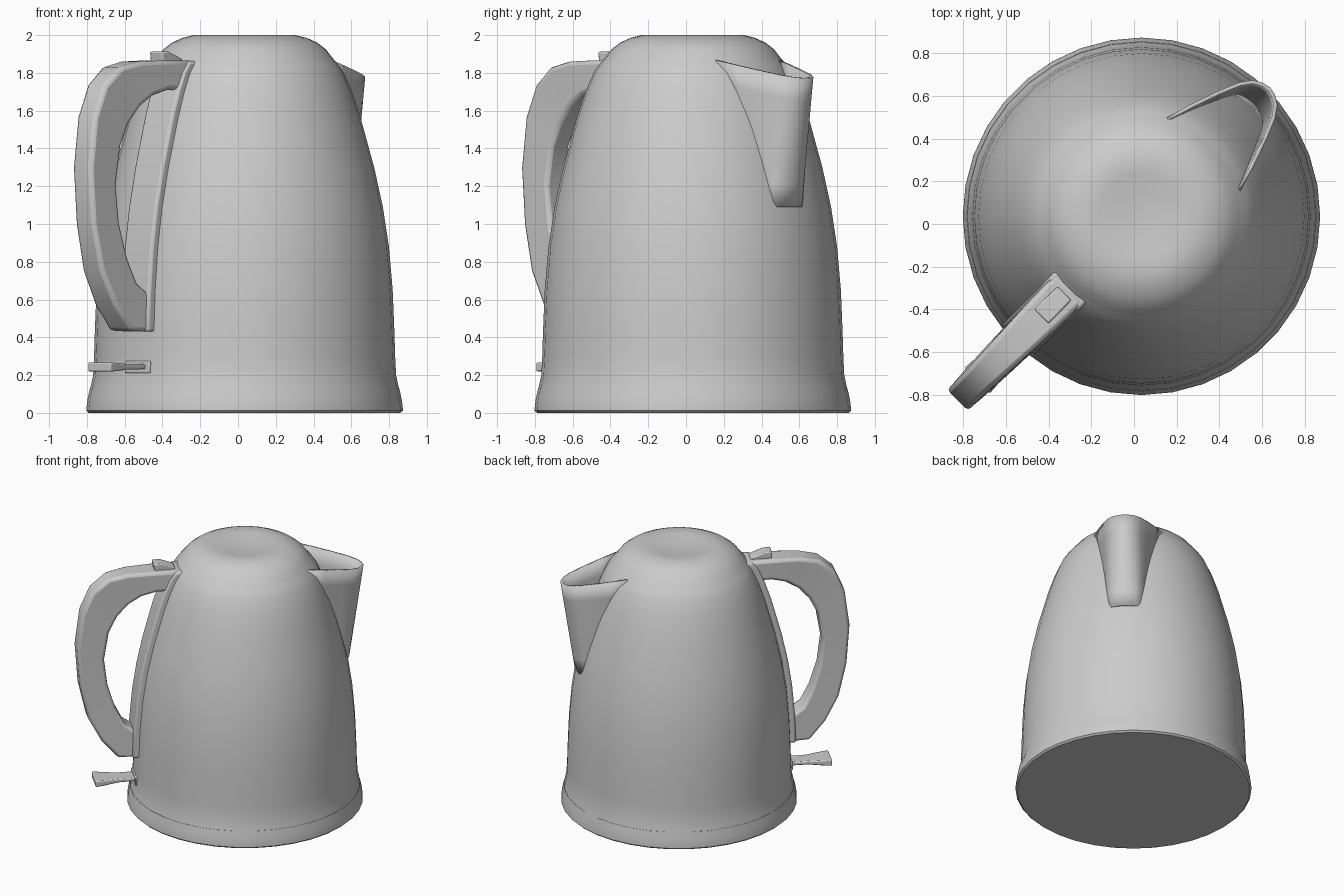
import bpy, bmesh, math
from mathutils import Matrix, Vector

if "Cube" in bpy.data.objects:
    bpy.data.objects.remove(bpy.data.objects["Cube"])

CENTRE = (0.035, 0.036, 0)
SPOUT_DIR, HANDLE_DIR = math.radians(45), math.radians(225)


def finish(name, bm, angle=0, bevel=0, segs=2, sharp=35):
    """Turn a bmesh (x = outwards from the axis) into a placed, smooth object."""
    bmesh.ops.recalc_face_normals(bm, faces=bm.faces)
    bm.transform(Matrix.Translation(CENTRE) @ Matrix.Rotation(angle, 4, 'Z'))
    me = bpy.data.meshes.new(name)
    bm.to_mesh(me)
    bm.free()
    ob = bpy.data.objects.new(name, me)
    bpy.context.collection.objects.link(ob)
    bpy.ops.object.select_all(action='DESELECT')
    ob.select_set(True)
    bpy.context.view_layer.objects.active = ob
    bpy.ops.object.shade_smooth_by_angle(angle=math.radians(sharp))
    if bevel:
        m = ob.modifiers.new("bevel", 'BEVEL')
        m.width, m.segments, m.limit_method = bevel, segs, 'ANGLE'
        m.angle_limit = math.radians(40)
    return ob


def revolve(name, profile, n=36):
    bm = bmesh.new()
    vs = [bm.verts.new((r, 0, z)) for r, z in profile]
    es = [bm.edges.new(p) for p in zip(vs, vs[1:])]
    bmesh.ops.spin(bm, geom=vs + es, axis=(0, 0, 1), cent=(0, 0, 0),
                   angle=math.tau, steps=n)
    bmesh.ops.remove_doubles(bm, verts=bm.verts, dist=0.0005)
    return finish(name, bm)


def loft(rings, closed=True):
    """Skin rings of points; closed rings get end caps."""
    bm = bmesh.new()
    rows = [[bm.verts.new(p) for p in ring] for ring in rings]
    n = len(rows[0])
    for a, b in zip(rows, rows[1:]):
        for i in range(n if closed else n - 1):
            j = (i + 1) % n
            bm.faces.new((a[i], a[j], b[j], b[i]))
    if closed:
        bm.faces.new(rows[0])
        bm.faces.new(rows[-1])
    return bm


def bar(name, pairs, **kw):
    """Rectangular bar from (outer_x, outer_z, inner_x, inner_z, half_width)."""
    rings = [[(ox, -w, oz), (ox, w, oz), (ix, w, iz), (ix, -w, iz)]
             for ox, oz, ix, iz, w in pairs]
    return finish(name, loft(rings), HANDLE_DIR, **kw)


# Base, body and lid
revolve("base_ring", [(0, 0), (.825, 0), (.838, .012), (.837, .03), (.832, .07),
                      (.819, .13), (.78, .13)])
BODY = [(.817, .13), (.802, .2), (.797, .3), (.793, .43), (.784, .65), (.764, .88), (.732, 1.09),
        (.686, 1.3), (.612, 1.57), (.568, 1.7), (.525, 1.8), (.495, 1.845), (.465, 1.88)]
revolve("body", BODY)
revolve("lid", [(.44, 1.87), (.465, 1.88), (.43, 1.925), (.385, 1.96), (.33, 1.985), (.27, 2.0),
                (.2, 1.995), (.1, 1.982), (0, 1.978)])


def body_radius(z):
    for (r0, z0), (r1, z1) in zip(BODY, BODY[1:]):
        if z0 <= z <= z1:
            return r0 + (r1 - r0) * (z - z0) / (z1 - z0)


# Spout: open V-shaped wall lofted from the rim down to a narrow foot
rim = [(.41, .235), (.53, .20), (.668, .152), (.764, .112), (.815, .075), (.838, .035), (.845, 0)]
foot = [(.58, .13), (.62, .125), (.67, .12), (.705, .105), (.728, .075), (.738, .035), (.742, 0)]
rows = []
for k in range(7):
    t = k / 6
    half = []
    for (xa, ya), (xb, yb) in zip(rim, foot):
        z_top = 1.868 - (xa - .41) * .22
        half.append((xa + (xb - xa) * t, ya + (yb - ya) * t, z_top + (1.09 - z_top) * t))
    rows.append(half + [(x, -y, z) for x, y, z in half[-2::-1]])
spout = finish("spout", loft(rows, closed=False), SPOUT_DIR, sharp=50)
wall = spout.modifiers.new("wall", 'SOLIDIFY')
wall.thickness, wall.offset = .018, 0

# Handle: curved grip and the strip that seats it on the body
bar("handle_grip", [
    (.47, 1.865, .50, 1.71, .095), (.68, 1.866, .65, 1.71, .09), (.86, 1.86, .757, 1.68, .082),
    (1.0, 1.83, .85, 1.62, .075), (1.11, 1.74, .93, 1.53, .07), (1.185, 1.57, .99, 1.41, .07),
    (1.22, 1.3, 1.025, 1.2, .07), (1.198, 1.0, 1.0, 1.0, .07), (1.14, .75, .945, .82, .075),
    (1.045, .57, .88, .69, .08), (.93, .435, .81, .64, .085), (.76, .43, .70, .62, .09)],
    bevel=.022)
levels = [.43, .65, .88, 1.09, 1.3, 1.57, 1.7, 1.8, 1.862]
bar("handle_strip", [(body_radius(z) + .035, z, body_radius(z) - .06, z, .105) for z in levels],
    bevel=.015)

# Lid release button, raised at its outer end
bar("lid_button", [(.51, 1.875, .51, 1.84, .045), (.61, 1.912, .60, 1.84, .048),
                   (.665, 1.912, .655, 1.84, .048)], bevel=.008)

# Power switch paddle, flaring to its tip
bar("power_switch", [(.76, .258, .76, .232, .06), (.92, .258, .92, .23, .06),
                     (1.03, .264, 1.03, .222, .08), (1.09, .268, 1.09, .218, .085)], bevel=.008)
bar("switch_slot", [(.74, .275, .74, .21, .09), (.806, .275, .806, .21, .09)], bevel=.006)
